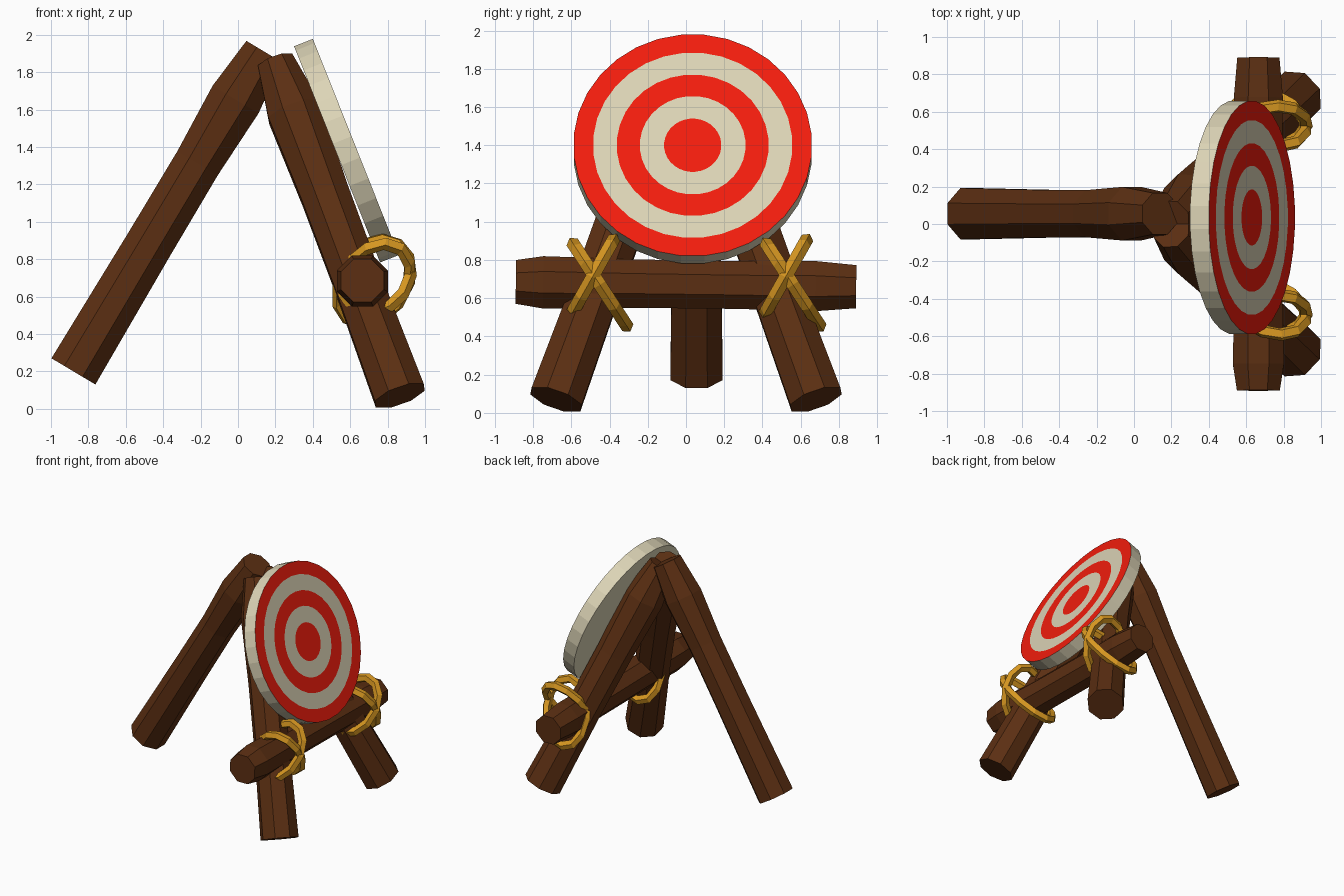
import bpy, bmesh
from math import cos, sin, pi
from mathutils import Vector

if "Cube" in bpy.data.objects:
    bpy.data.objects.remove(bpy.data.objects["Cube"])


def material(name, rgb):
    m = bpy.data.materials.new(name)
    m.diffuse_color = (*rgb, 1)
    m.use_nodes = True
    m.node_tree.nodes["Principled BSDF"].inputs["Base Color"].default_value = m.diffuse_color
    return m


WOOD = material("wood", (0.105, 0.028, 0.006))
ROPE = material("rope", (0.68, 0.31, 0.015))
RED = material("red_paint", (0.9, 0.012, 0.004))
CREAM = material("cream_paint", (0.72, 0.66, 0.47))


def finish(name, bm, *mats):
    bmesh.ops.recalc_face_normals(bm, faces=bm.faces)
    me = bpy.data.meshes.new(name)
    bm.to_mesh(me)
    bm.free()
    for m in mats:
        me.materials.append(m)
    ob = bpy.data.objects.new(name, me)
    bpy.context.collection.objects.link(ob)
    return ob


def bridge(bm, a, b, mat=0):
    n = len(a)
    for i in range(n):
        bm.faces.new((a[i], a[(i + 1) % n], b[(i + 1) % n], b[i])).material_index = mat


def log(name, start, end, profile, sides=8):
    """Faceted log; profile = (fraction along, radius) pairs."""
    start, end = Vector(start), Vector(end)
    rot = (end - start).to_track_quat('Z', 'Y')
    bm = bmesh.new()
    rings = []
    for t, r in profile:
        c = start.lerp(end, t)
        rings.append([bm.verts.new(c + rot @ Vector((r * cos(2 * pi * (i + .5) / sides),
                                                     r * sin(2 * pi * (i + .5) / sides), 0)))
                      for i in range(sides)])
    for a, b in zip(rings, rings[1:]):
        bridge(bm, a, b)
    bm.faces.new(rings[0])
    bm.faces.new(rings[-1])
    return finish(name, bm, WOOD)


def rope_loop(name, centre, p, q, segs=12, sides=5, r=0.036):
    """Closed elliptical rope with half axes p and q."""
    c, p, q = Vector(centre), Vector(p), Vector(q)
    normal = p.cross(q).normalized()
    bm = bmesh.new()
    rings = []
    for i in range(segs):
        a = 2 * pi * i / segs
        out = p * cos(a) + q * sin(a)
        d = out.normalized()
        rings.append([bm.verts.new(c + out + r * (d * cos(2 * pi * k / sides)
                                                  + normal * sin(2 * pi * k / sides)))
                      for k in range(sides)])
    for i in range(segs):
        bridge(bm, rings[i], rings[(i + 1) % segs])
    return finish(name, bm, ROPE)


# Tripod legs
leg_profile = [(0, 0.148), (0.4, 0.138), (0.65, 0.136), (0.85, 0.155), (1, 0.12)]
log("back_leg", (-0.88, 0.055, 0.2), (0.14, 0.055, 1.91), leg_profile)
front_profile = [(0, 0.15), (0.35, 0.138), (0.6, 0.14), (0.85, 0.155), (1, 0.105)]
for side, s in (("left", -1), ("right", 1)):
    log(f"front_leg_{side}", (0.865, s * 0.68, 0.07), (0.2, s * 0.03, 1.855), front_profile)

# Crossbar
log("crossbar", (0.665, -0.89, 0.685), (0.665, 0.89, 0.66),
    [(0, 0.124), (0.08, 0.148), (0.35, 0.137), (0.65, 0.135), (0.88, 0.142), (1, 0.122)])

# Crossed rope lashings at both joints
for side, y in (("left", -0.49), ("right", 0.52)):
    rope_loop(f"lashing_a_{side}", (0.74, y, 0.71), (0.18, 0, 0), (0.03, 0.11, 0.195))
    rope_loop(f"lashing_b_{side}", (0.725, y + 0.04, 0.67), (0.185, 0, 0), (0.06, -0.14, 0.215))

# Target disc: concentric painted rings on a thick board
N = 32
bm = bmesh.new()


def circle(r, z):
    return [bm.verts.new((r * cos(2 * pi * (i + .5) / N), r * sin(2 * pi * (i + .5) / N), z))
            for i in range(N)]


back = circle(0.625, -0.108)
bm.faces.new(back).material_index = 1
rings = [circle(r, 0) for r in (0.625, 0.522, 0.398, 0.277, 0.15)]
bridge(bm, back, rings[0], 1)
for i in range(4):
    bridge(bm, rings[i], rings[i + 1], i % 2)
bm.faces.new(rings[-1]).material_index = 0
disc = finish("target_disc", bm, RED, CREAM)
disc.rotation_mode = 'QUATERNION'
disc.rotation_quaternion = Vector((0.93, 0, 0.37)).to_track_quat('Z', 'Y')
disc.location = (0.63, 0.035, 1.4)
